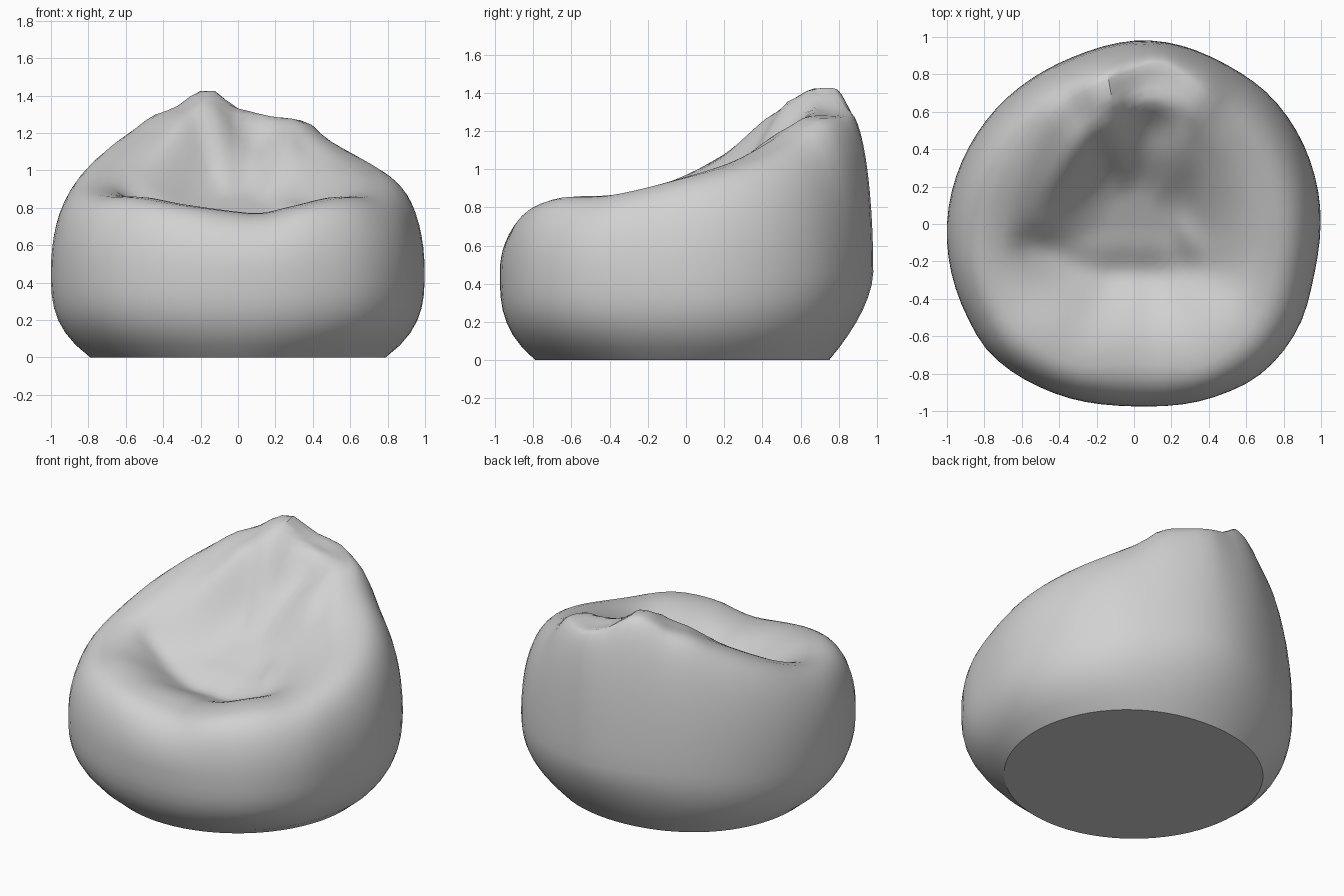
import bpy, bmesh, math

cube = bpy.data.objects.get("Cube")
if cube:
    bpy.data.objects.remove(cube, do_unlink=True)

SEGMENTS = 72
EQUATOR = 0.46

# Rim crest of the bag: angle in degrees, radius, height
CREST = [(-90, .67, .778), (-79, .70, .772), (-67, .78, .81), (-50, .78, .855),
         (-30, .74, .865), (0, .69, .96), (30, .66, 1.07), (51, .68, 1.18),
         (62, .77, 1.26), (72, .83, 1.27), (81, .87, 1.285), (91, .82, 1.335),
         (101, .78, 1.43), (109, .76, 1.40), (116, .75, 1.34), (126, .73, 1.30),
         (140, .69, 1.21), (160, .67, 1.09), (180, .69, .97), (195, .75, .90),
         (210, .76, .865), (230, .77, .855), (246, .76, .82)]
# Widest outline: angle, radius
OUTLINE = [(-90, .975), (-65, 1.02), (-50, 1.05), (-33, 1.04), (-15, 1.0),
           (10, 1.0), (42, 1.0), (60, .985), (85, .985), (112, .95),
           (145, .965), (180, 1.0), (208, 1.02), (222, 1.034), (245, 1.0)]
# Height of the seat along its middle, from front to back
SEAT = [(-.7, .70), (-.3, .635), (-.13, .73), (0, .785), (.2, .885),
        (.4, 1.01), (.55, 1.13), (.65, 1.27), (.75, 1.27), (.9, 1.28)]
# Folds: x, y, direction in degrees, length, width, height
FOLDS = [(-.30, .40, 58, .28, .08, .05), (-.12, .33, 55, .26, .08, -.03),
         (.28, -.06, 110, .12, .06, .03), (-.50, -.13, 160, .20, .09, -.05),
         (.36, .42, 100, .20, .07, -.02), (.12, .50, 80, .12, .12, -.04),
         (-.12, .60, 0, .12, .06, -.03), (.1, .66, 0, .14, .06, .03),
         (.25, .72, 125, .18, .05, .02)]


def hermite(points, x, column=1):
    """Smooth curve through points sorted by their first value."""
    x = min(max(x, points[0][0]), points[-1][0])
    i = 0
    while i < len(points) - 2 and x > points[i + 1][0]:
        i += 1

    def slope(k):
        a, b = points[max(k - 1, 0)], points[min(k + 1, len(points) - 1)]
        return (b[column] - a[column]) / (b[0] - a[0])

    p, q = points[i], points[i + 1]
    h = q[0] - p[0]
    t = (x - p[0]) / h
    return ((1 + 2 * t) * (1 - t) ** 2 * p[column] + t * (1 - t) ** 2 * h * slope(i)
            + t * t * (3 - 2 * t) * q[column] + t * t * (t - 1) * h * slope(i + 1))


def periodic(points):
    turn = lambda p, d: (p[0] + d,) + p[1:]
    return ([turn(p, -360) for p in points[-2:]] + points
            + [turn(p, 360) for p in points[:2]])


def folds(x, y):
    total = 0
    for fx, fy, angle, length, width, height in FOLDS:
        c, s = math.cos(math.radians(angle)), math.sin(math.radians(angle))
        u = ((x - fx) * c + (y - fy) * s) / length
        v = ((y - fy) * c - (x - fx) * s) / width
        total += height * math.exp(-u * u - v * v)
    return total


crest, outline = periodic(CREST), periodic(OUTLINE)


def profile(degrees):
    """Points from the base edge over the rim and into the seat."""
    a = math.radians(degrees)
    ca, sa = math.cos(a), math.sin(a)
    wide = hermite(outline, degrees)
    rim_r, rim_z = hermite(crest, degrees), hermite(crest, degrees, 2)
    rear = max(sa, 0) ** 2
    pinch = rear ** 2
    base = .79 - .04 * pinch
    pts = []
    # Underside bulge, straighter at the back
    for k in range(7):
        u = k / 7
        bulge = 1 - (1 - u) ** (3 - 1.3 * rear)
        pts.append((base + (wide - base) * bulge, EQUATOR * u))
    # Wall and shoulder, pinched towards the back peak
    for k in range(13):
        t = k / 12 * math.pi / 2
        r = rim_r + (wide - rim_r) * max(math.cos(t), 0) ** (.7 + .35 * pinch)
        pts.append((r, EQUATOR + (rim_z - EQUATOR) * math.sin(t)))
    pts = [(r * ca, r * sa, z) for r, z in pts]
    # Sunken seat
    for k in range(1, 20):
        s = 1 - k / 20
        x, y = rim_r * s * ca, rim_r * s * sa
        w = min(max((s - .2) / .8, 0), 1)
        w = w * w * (3 - 2 * w)
        floor = hermite(SEAT, y)
        fade = min(1, (1 - s) * 5)
        pts.append((x, y, floor + (rim_z - floor) * w + folds(x, y) * fade))
    return pts


# Bag body
bm = bmesh.new()
columns = [[bm.verts.new(p) for p in profile(-90 + 360 * i / SEGMENTS)]
           for i in range(SEGMENTS)]
centre = bm.verts.new((0, 0, hermite(SEAT, 0) + folds(0, 0)))
for i, col in enumerate(columns):
    nxt = columns[(i + 1) % SEGMENTS]
    for j in range(len(col) - 1):
        bm.faces.new((col[j], nxt[j], nxt[j + 1], col[j + 1]))
    bm.faces.new((col[-1], nxt[-1], centre))
bm.faces.new([col[0] for col in reversed(columns)])
bmesh.ops.recalc_face_normals(bm, faces=bm.faces)
mesh = bpy.data.meshes.new("beanbag_body")
bm.to_mesh(mesh)
bm.free()

# Grey cloth
cloth = bpy.data.materials.new("grey_cloth")
cloth.use_nodes = True
grey = (.64, .64, .64, 1)
cloth.diffuse_color = grey
cloth.node_tree.nodes["Principled BSDF"].inputs["Base Color"].default_value = grey
mesh.materials.append(cloth)

bag = bpy.data.objects.new("beanbag_body", mesh)
bpy.context.collection.objects.link(bag)
bpy.context.view_layer.objects.active = bag
bag.select_set(True)
bpy.ops.object.shade_smooth_by_angle(angle=math.radians(33))
